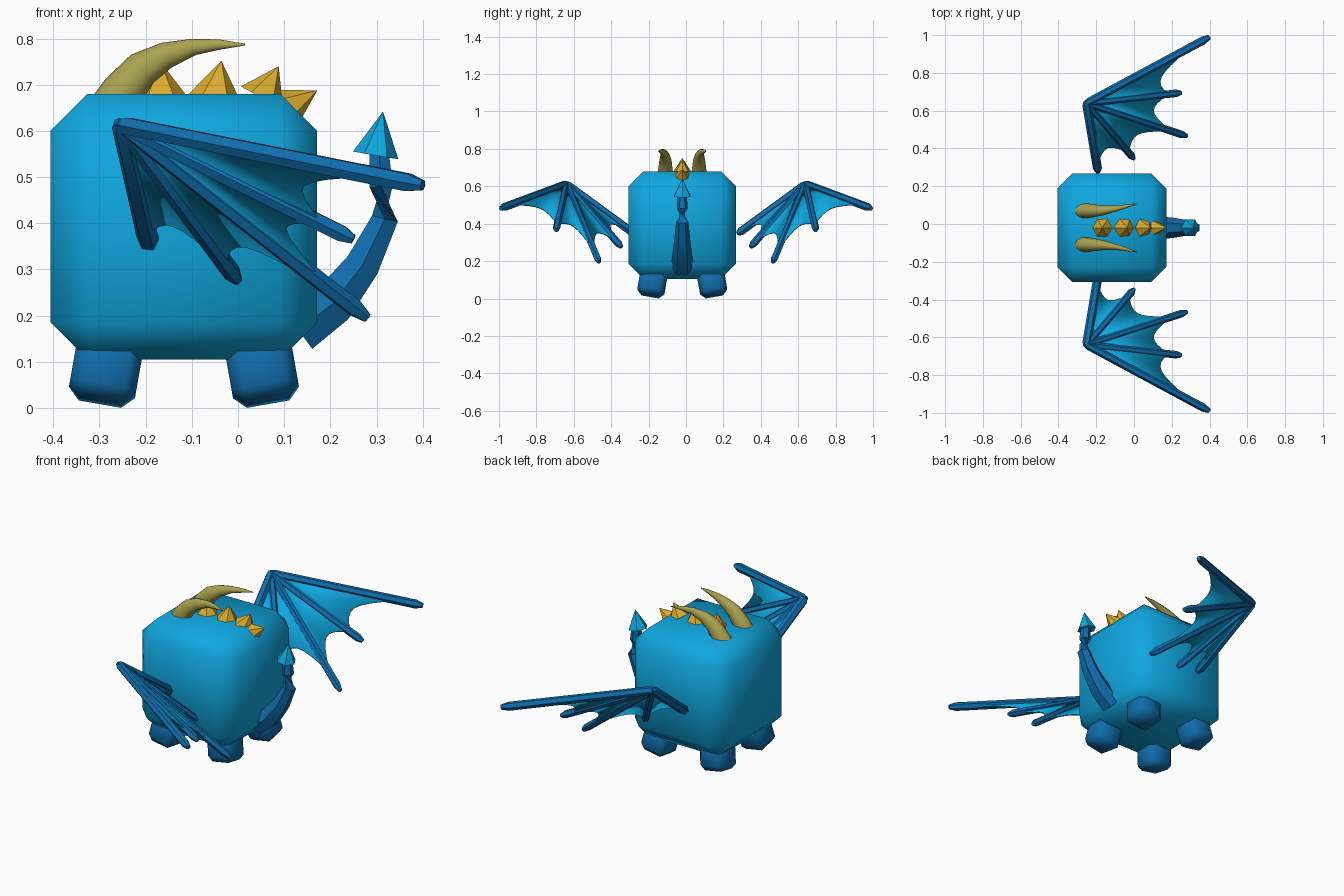
import bpy, bmesh, math
from mathutils import Vector, Matrix

if "Cube" in bpy.data.objects:
    bpy.data.objects.remove(bpy.data.objects["Cube"], do_unlink=True)

BODY = Vector((-0.117, -0.02, 0.393))


def material(name, rgb):
    m = bpy.data.materials.new(name)
    m.use_nodes = True
    m.diffuse_color = (*rgb, 1)
    m.node_tree.nodes["Principled BSDF"].inputs["Base Color"].default_value = (*rgb, 1)
    return m


SKY = material("bright blue", (0.005, 0.39, 0.75))
NAVY = material("deep blue", (0.005, 0.155, 0.42))
GOLD = material("gold", (0.72, 0.42, 0.03))
HORN = material("olive horn", (0.4, 0.36, 0.08))


def finish(bm, name, mat, angle=40):
    bmesh.ops.recalc_face_normals(bm, faces=bm.faces)
    me = bpy.data.meshes.new(name)
    bm.to_mesh(me)
    bm.free()
    me.materials.append(mat)
    ob = bpy.data.objects.new(name, me)
    bpy.context.collection.objects.link(ob)
    bpy.ops.object.select_all(action="DESELECT")
    ob.select_set(True)
    bpy.context.view_layer.objects.active = ob
    bpy.ops.object.shade_smooth_by_angle(angle=math.radians(angle))
    return ob


def block(name, size, bevel, matrix, mat, angle):
    """Cuboid with chamfered edges."""
    bm = bmesh.new()
    bmesh.ops.create_cube(bm, size=1)
    bmesh.ops.scale(bm, vec=size, verts=bm.verts)
    bmesh.ops.bevel(bm, geom=list(bm.edges), offset=bevel, segments=1, affect="EDGES")
    bm.transform(matrix)
    return finish(bm, name, mat, angle)


def tube(name, points, radii, sides, mat, squash=1.0, angle=40):
    """Rings swept along a path; the ring's side axis stays level."""
    pts = [Vector(p) for p in points]
    bm = bmesh.new()
    rings = []
    for i, (p, r) in enumerate(zip(pts, radii)):
        t = (pts[min(i + 1, len(pts) - 1)] - pts[max(i - 1, 0)]).normalized()
        side = t.cross(Vector((0, 0, 1)))
        side = side.normalized() if side.length > 0.05 else Vector((0, 1, 0))
        up = side.cross(t)
        ring = []
        for k in range(sides):
            a = math.tau * k / sides
            ring.append(bm.verts.new(p + r * (side * math.cos(a) * squash + up * math.sin(a))))
        rings.append(ring)
    for a, b in zip(rings, rings[1:]):
        for k in range(sides):
            j = (k + 1) % sides
            bm.faces.new((a[k], a[j], b[j], b[k]))
    bm.faces.new(rings[0])
    bm.faces.new(rings[-1])
    return finish(bm, name, mat, angle)


def cone(name, base, tip, radius, mat, sides=6):
    base, tip = Vector(base), Vector(tip)
    bm = bmesh.new()
    bmesh.ops.create_cone(bm, cap_ends=True, segments=sides, radius1=radius,
                          radius2=0, depth=(tip - base).length)
    rot = (tip - base).to_track_quat("Z", "Y").to_matrix().to_4x4()
    bm.transform(Matrix.Translation((base + tip) / 2) @ rot)
    return finish(bm, name, mat)


# Chamfered, softly shaded body
block("body", (0.577, 0.575, 0.575), 0.08, Matrix.Translation(BODY), SKY, 80)

# Four splayed feet
tilt = math.radians(10)
for sx, fore in ((-1, "front"), (1, "rear")):
    for sy, hand in ((-1, "near"), (1, "far")):
        m = (Matrix.Translation((BODY.x + sx * 0.167, BODY.y + sy * 0.158, 0.094))
             @ Matrix.Rotation(-sx * tilt, 4, "Y") @ Matrix.Rotation(sy * tilt, 4, "X"))
        block(f"{fore}_foot_{hand}", (0.145, 0.145, 0.16), 0.026, m, NAVY, 60)

# Swept-back horns
for s, hand in ((-1, "near"), (1, "far")):
    path = [(-0.275, 0.088, 0.645), (-0.25, 0.09, 0.685), (-0.207, 0.09, 0.735),
            (-0.155, 0.093, 0.764), (-0.095, 0.102, 0.782), (-0.04, 0.114, 0.787),
            (0.015, 0.128, 0.787)]
    tube("horn_" + hand, [(x, BODY.y + s * y, z) for x, y, z in path],
         (0.05, 0.046, 0.039, 0.029, 0.018, 0.011, 0.002), 12, HORN, 0.85, 60)

# Row of back spikes
spikes = [((-0.167, 0.67), (-0.168, 0.75), 0.06), ((-0.05, 0.67), (-0.036, 0.752), 0.058),
          ((0.052, 0.672), (0.088, 0.74), 0.052), ((0.11, 0.652), (0.172, 0.688), 0.042)]
for i, (b, t, r) in enumerate(spikes):
    cone(f"back_spike_{i + 1}", (b[0], BODY.y, b[1]), (t[0], BODY.y, t[1]), r, GOLD)

# Curled tail with a pointed tip
tail = [(0.13, 0.17), (0.205, 0.225), (0.27, 0.31), (0.318, 0.41), (0.31, 0.48), (0.305, 0.56)]
tube("tail", [(x, BODY.y, z) for x, z in tail],
     (0.06, 0.054, 0.043, 0.033, 0.029, 0.024), 6, NAVY)
cone("tail_tip", (0.298, BODY.y, 0.547), (0.314, BODY.y, 0.642), 0.05, SKY)

# Wings: finger bones fanning from the elbow, with scalloped skin between
ELBOW = Vector((-0.252, 0.64, 0.613))
FINGERS = [("leading", (0.4, 0.99, 0.482), 0.022, 0.85), ("second", (0.25, 0.695, 0.365), 0.02, 0.87),
           ("third", (0.28, 0.465, 0.195), 0.02, 0.85), ("fourth", (0.0, 0.345, 0.275), 0.02, 0.9),
           ("arm", (-0.19, 0.275, 0.345), 0.024, 0.9)]
STEPS = 8
for s, hand in ((-1, "near"), (1, "far")):
    def flip(v):
        return Vector((v.x, v.y * s, v.z))

    for label, tip, r, _ in FINGERS:
        tip = Vector(tip)
        stops = (-0.02, 0.02, 0.95, 1.0)
        tube(f"wing_{label}_bone_{hand}", [flip(ELBOW.lerp(tip, t)) for t in stops],
             (r * 0.5, r * 0.95, r, r * 0.55), 6, NAVY)

    bm = bmesh.new()
    hub = bm.verts.new(flip(ELBOW))
    for (_, t1, _, f1), (_, t2, _, f2) in zip(FINGERS, FINGERS[1:]):
        a, b = ELBOW.lerp(Vector(t1), f1), ELBOW.lerp(Vector(t2), f2)
        edge = []
        for k in range(STEPS + 1):
            u = k / STEPS
            p = a.lerp(b, u).lerp(ELBOW, 0.2 * math.sin(math.pi * u) ** 0.8)
            edge.append(bm.verts.new(flip(p)))
        for p, q in zip(edge, edge[1:]):
            bm.faces.new((hub, p, q))
    skin = finish(bm, "wing_skin_" + hand, SKY)
    solid = skin.modifiers.new("thickness", "SOLIDIFY")
    solid.thickness = 0.006
    solid.offset = 0
